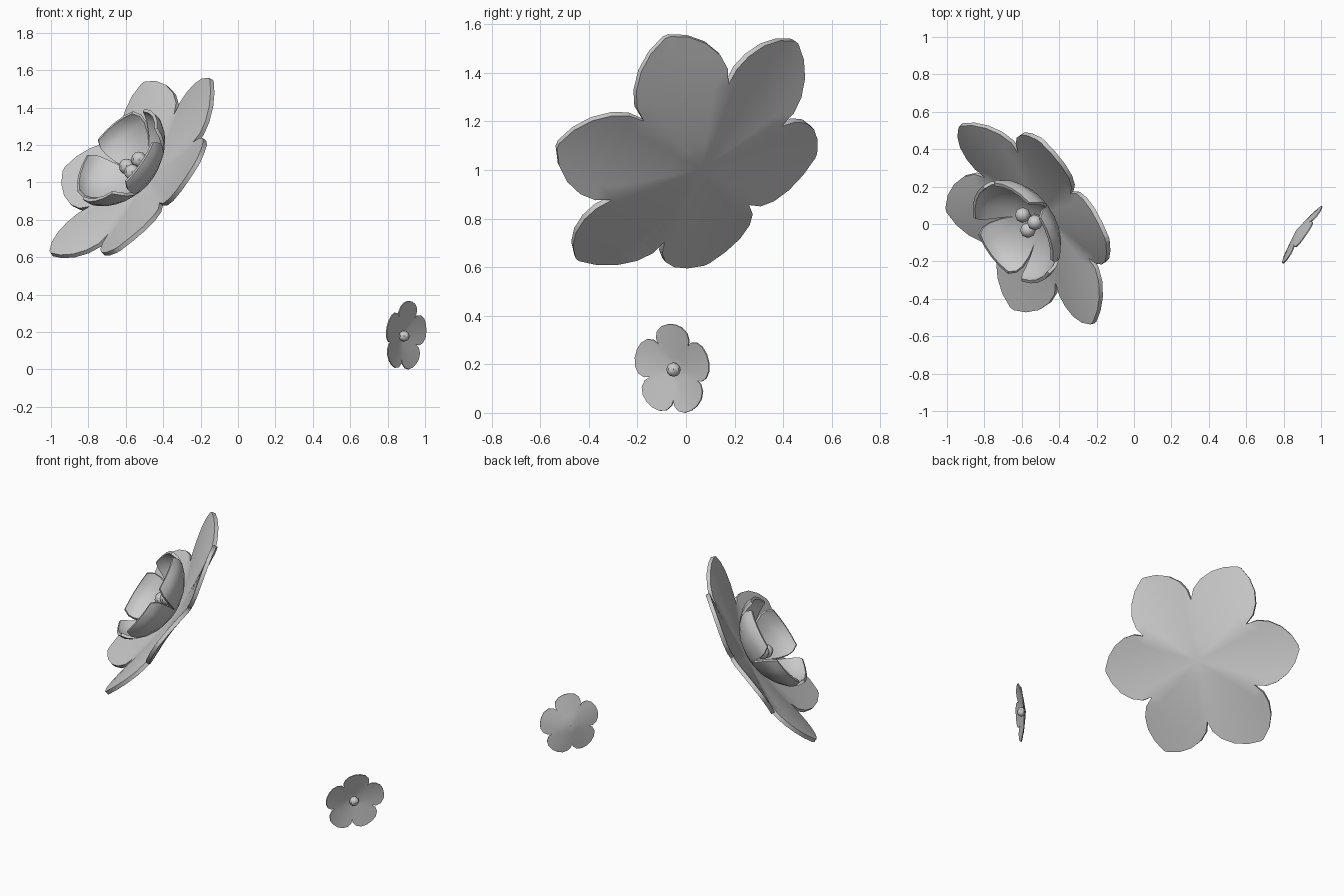
import bpy, bmesh, math
from mathutils import Vector, Matrix

if "Cube" in bpy.data.objects:
    bpy.data.objects.remove(bpy.data.objects["Cube"])


def frame(origin, n, u):
    # local x = first petal direction, local z = flower axis
    n = Vector(n).normalized()
    u = Vector(u)
    u = (u - n * u.dot(n)).normalized()
    v = n.cross(u)
    m = Matrix((u, v, n)).transposed().to_4x4()
    m.translation = Vector(origin)
    return m


def smooth(ob):
    bpy.ops.object.select_all(action='DESELECT')
    ob.select_set(True)
    bpy.context.view_layer.objects.active = ob
    for m in list(ob.modifiers):
        bpy.ops.object.modifier_apply(modifier=m.name)
    bpy.ops.object.shade_smooth_by_angle(angle=math.radians(40))


def petals(name, mat, count, start, petal_rows, thick):
    # ring of petals; petal_rows are the cross rows of one petal
    bm = bmesh.new()
    for k in range(count):
        rot = Matrix.Rotation(math.radians(start + 360 * k / count), 3, 'Z')
        rows = [[bm.verts.new(rot @ Vector(p)) for p in row] for row in petal_rows]
        for a, b in zip(rows, rows[1:]):
            for j in range(len(a) - 1):
                bm.faces.new((a[j], b[j], b[j + 1], a[j + 1]))
    bmesh.ops.remove_doubles(bm, verts=bm.verts, dist=0.0008)
    me = bpy.data.meshes.new(name)
    bm.to_mesh(me)
    bm.free()
    ob = bpy.data.objects.new(name, me)
    bpy.context.collection.objects.link(ob)
    ob.matrix_world = mat
    sol = ob.modifiers.new("thickness", 'SOLIDIFY')
    sol.thickness = thick
    sol.offset = 1
    smooth(ob)
    return ob


def flat_rows(profile, height, cols):
    # profile of (distance along petal, half width)
    ts = [2 * j / cols - 1 for j in range(cols + 1)]
    return [[(s, w * t, height(s, w * t)) for t in ts] for s, w in profile]


def cup_rows(profile, cols):
    # profile of (radius, half angle, height)
    rows = []
    for r, a, h in profile:
        angs = [math.radians(a) * (2 * j / cols - 1) for j in range(cols + 1)]
        rows.append([(r * math.cos(q), r * math.sin(q), h) for q in angs])
    return rows


def bead(name, loc, r):
    bpy.ops.mesh.primitive_uv_sphere_add(segments=8, ring_count=6, radius=r, location=loc)
    ob = bpy.context.object
    ob.name = name
    smooth(ob)


def stem(name, a, b, r):
    a, b = Vector(a), Vector(b)
    bpy.ops.mesh.primitive_cylinder_add(vertices=6, radius=r, depth=(b - a).length,
                                        location=(a + b) / 2)
    ob = bpy.context.object
    ob.name = name
    ob.rotation_euler = (b - a).to_track_quat('Z', 'Y').to_euler()
    smooth(ob)


# Large flower: six spread outer petals
big = frame((-0.57, 0, 1.083), (-0.696, -0.445, 0.564), (0.672, -0.125, 0.73))
k = math.tan(math.pi / 6)
outer = [(0, 0), (0.12, 0.12 * k), (0.24, 0.24 * k), (0.34, 0.34 * k), (0.41, 0.21),
         (0.48, 0.195), (0.55, 0.152), (0.605, 0.088), (0.64, 0.012)]
petals("outer_petals", big, 6, 0, flat_rows(
    outer, lambda s, t: -0.14 + 0.13 * (s / 0.64) ** 1.4 - 0.3 * t * t, 6), 0.025)

# Large flower: cup of five inner petals
inner = [(0, 36, -0.105), (0.08, 36, -0.092), (0.16, 36, -0.065), (0.23, 34.5, -0.02),
         (0.278, 33, 0.03), (0.298, 31, 0.07), (0.3, 26, 0.11)]
petals("inner_petals", big, 5, 0, cup_rows(inner, 4), 0.018)

# Stamens
base = big @ Vector((0, 0, -0.095))
for i, p in enumerate([(-0.595, 0.048, 1.085), (-0.53, 0.008, 1.122), (-0.567, -0.033, 1.055)]):
    bead(f"stamen_tip_{i}", p, 0.042)
    stem(f"stamen_stalk_{i}", base, p, 0.01)

# Small flower: five rounded petals and a bead
small = frame((0.89, -0.053, 0.178), (0.82, -0.57, -0.1), (0.11, 0, 1))
k5 = math.tan(math.pi / 5)
round_petal = [(0, 0), (0.05, 0.05 * k5), (0.102, 0.102 * k5), (0.125, 0.083),
               (0.155, 0.076), (0.178, 0.052), (0.189, 0.018)]
petals("small_petals", small, 5, 0, flat_rows(
    round_petal, lambda s, t: -0.03 + 0.035 * (s / 0.19) + 0.8 * t * t, 4), 0.006)
bead("small_center", small @ Vector((0, 0, -0.002)), 0.029)
